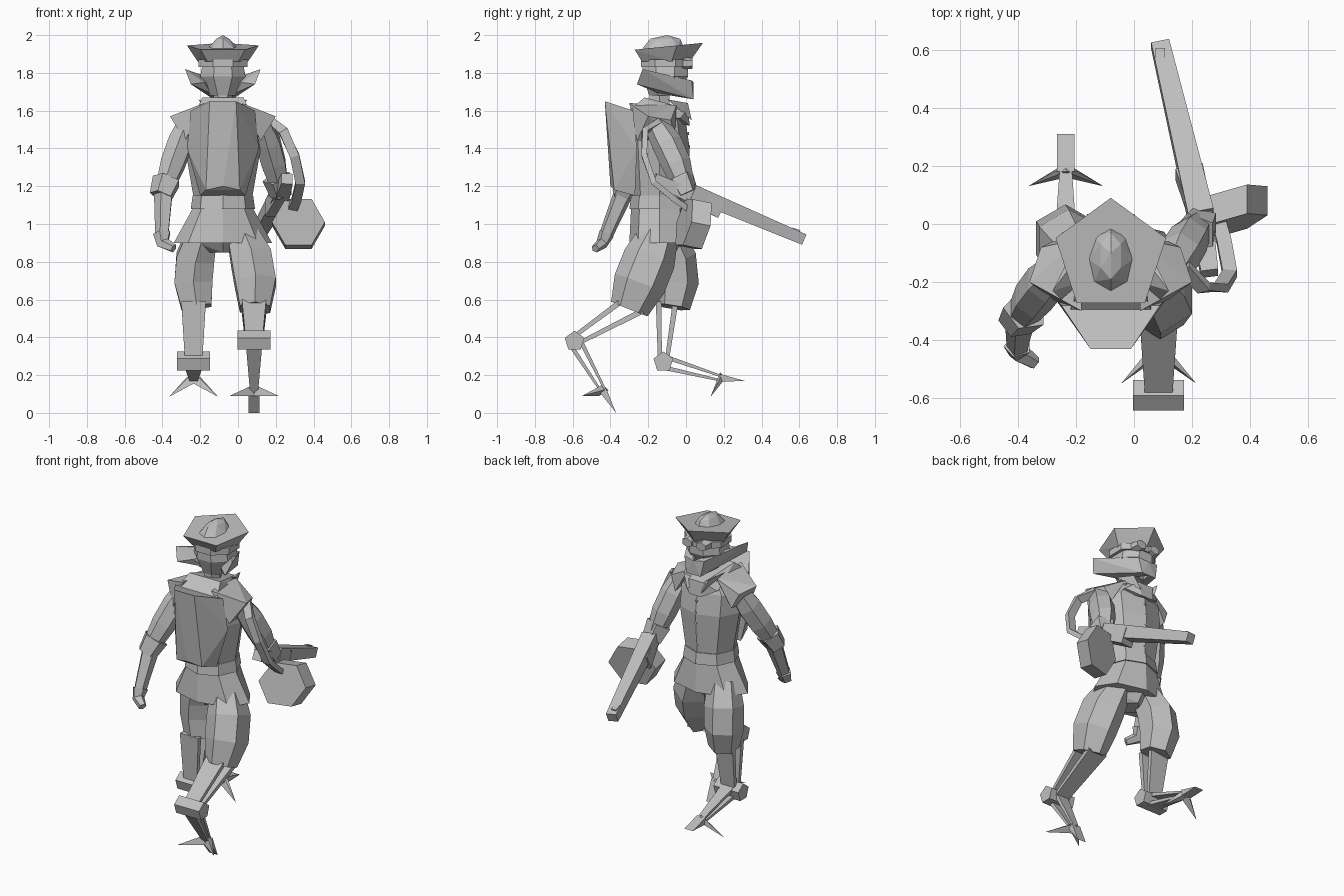
import bpy
import bmesh
from math import cos, sin, pi
from mathutils import Vector

default_cube = bpy.data.objects.get("Cube")
if default_cube:
    bpy.data.objects.remove(default_cube, do_unlink=True)

MIDDLE = Vector((-.08, 0, 0))  # centre line of the body
SIDES = {"left": 1, "right": -1}

grey = bpy.data.materials.new("plain grey")
grey.use_nodes = True
grey.diffuse_color = (.52, .52, .52, 1)
grey.node_tree.nodes["Principled BSDF"].inputs["Base Color"].default_value = grey.diffuse_color


def at(x=0, y=0, z=0):
    return Vector((x, y, z))


def mirrored(points, side):
    """Points measured from the centre line, placed on one side of it."""
    return [MIDDLE + at(side * p.x, p.y, p.z) for p in points]


def both(points):
    return mirrored(points, SIDES["left"]) + mirrored(points, SIDES["right"])


def polygon(centre, right, up, sides, phase=0):
    angles = [2 * pi * (i + phase) / sides for i in range(sides)]
    return [centre + right * cos(a) + up * sin(a) for a in angles]


def level(sides, y, z, wide, deep, phase=0):
    """Horizontal polygon on the centre line."""
    return polygon(MIDDLE + at(y=y, z=z), at(x=wide), at(y=deep), sides, phase)


def finish(name, bm):
    bmesh.ops.recalc_face_normals(bm, faces=bm.faces)
    mesh = bpy.data.meshes.new(name)
    bm.to_mesh(mesh)
    bm.free()
    mesh.materials.append(grey)
    obj = bpy.data.objects.new(name, mesh)
    bpy.context.collection.objects.link(obj)


def hull(name, points):
    """Faceted solid wrapped around a few corner points."""
    bm = bmesh.new()
    for p in points:
        bm.verts.new(p)
    bmesh.ops.remove_doubles(bm, verts=bm.verts, dist=.001)
    bmesh.ops.convex_hull(bm, input=bm.verts)
    loose = [v for v in bm.verts if not v.link_faces]
    bmesh.ops.delete(bm, geom=loose, context='VERTS')
    bmesh.ops.dissolve_limit(bm, angle_limit=.02, verts=bm.verts, edges=bm.edges)
    finish(name, bm)


def bridge(name, rings):
    """Skin joining matching rings, closed at both ends."""
    bm = bmesh.new()
    loops = [[bm.verts.new(p) for p in ring] for ring in rings]
    for low, high in zip(loops, loops[1:]):
        for i in range(len(low)):
            bm.faces.new((low[i - 1], low[i], high[i], high[i - 1]))
    bm.faces.new(loops[0])
    bm.faces.new(loops[-1])
    finish(name, bm)


def tube(name, path, wide, deep, taper=1, bulge=0, sides=6):
    """Flat-sided tube along a path; taper is the size at its end."""
    rings = []
    last = len(path) - 1
    for k, centre in enumerate(path):
        along = (path[min(k + 1, last)] - path[max(k - 1, 0)]).normalized()
        right = (at(x=1) - along * along.x).normalized()
        up = along.cross(right)
        t = k / last
        size = (1 + (taper - 1) * t + bulge * sin(pi * t)) / cos(pi / sides)
        rings.append(polygon(centre, right * wide * size, up * deep * size, sides, .5))
    bridge(name, rings)


def bent(start, end, bend, steps=3):
    """Path between two joints that bows out by the bend."""
    return [start.lerp(end, k / steps) + bend * sin(pi * k / steps) for k in range(steps + 1)]


# Hat: five-sided dished brim with a ridged crown
rim = level(5, y=-.11, z=1.95, wide=.2, deep=.2, phase=1.25)
for corner in rim:
    corner.z += corner.y * .1
dish = level(5, y=-.12, z=1.86, wide=.14, deep=.14, phase=1.25)
hull("hat_brim", rim + dish)
hull("hat_crown", level(8, y=-.12, z=1.93, wide=.08, deep=.11)
     + level(6, y=-.11, z=1.98, wide=.04, deep=.08, phase=.5) + both([at(y=-.1, z=2)]))

# Head, goggles and jaw guard
bridge("head", [level(8, y=-.12, z=1.68, wide=.07, deep=.08, phase=.5),
                level(8, y=-.11, z=1.78, wide=.13, deep=.13, phase=.5),
                level(8, y=-.11, z=1.88, wide=.11, deep=.13, phase=.5)])
bridge("goggle_strap", [level(8, y=-.11, z=z, wide=.14, deep=.14, phase=.5) for z in (1.83, 1.87)])
for label, side in SIDES.items():
    lens = mirrored([at(x=.05, y=-.02, z=1.85), at(x=.05, y=.035, z=1.85)], side)
    tube(label + "_goggle", lens, wide=.04, deep=.03, taper=.8)
    hull(label + "_jaw_guard", mirrored([
        at(x=.2, y=-.23, z=1.82), at(x=.17, y=-.26, z=1.74),
        at(x=.07, y=.03, z=1.76), at(x=.05, y=.04, z=1.66),
        at(x=.06, y=-.14, z=1.69), at(x=.1, y=-.2, z=1.75),
        at(y=.04, z=1.75), at(y=.04, z=1.66)], side))
bridge("neck", [level(6, y=-.14, z=z, wide=.05, deep=.06) for z in (1.58, 1.72)])

# Coat: chest, belt, skirt and buttons
bridge("coat_chest", [level(8, y=-.14, z=1.11, wide=.15, deep=.14),
                      level(8, y=-.14, z=1.4, wide=.2, deep=.16),
                      level(8, y=-.15, z=1.53, wide=.2, deep=.15),
                      level(8, y=-.15, z=1.62, wide=.12, deep=.12)])
bridge("belt", [level(8, y=-.14, z=1.08, wide=.17, deep=.16),
                level(8, y=-.14, z=1.15, wide=.16, deep=.15)])
bridge("coat_skirt", [level(8, y=-.14, z=.9, wide=.26, deep=.16),
                      level(8, y=-.14, z=1.1, wide=.15, deep=.15)])
for k in range(5):
    z = 1.2 + k * .07
    front = MIDDLE + at(y=.02 - abs(1.4 - z) * .08, z=z)
    tube("coat_button", [front - at(y=.03), front + at(y=.002)], wide=.007, deep=.007)

# Collar, stiff cape behind the shoulders, lapels and shoulder flares
hull("collar", both([at(x=.11, y=-.22, z=1.67), at(x=.14, y=-.3, z=1.6), at(x=.05, y=.01, z=1.61),
                     at(x=.12, y=-.03, z=1.56), at(x=.04, y=.02, z=1.52)]))
hull("cape", both([at(x=.07, y=-.43, z=1.65), at(x=.17, y=-.28, z=1.6), at(x=.19, y=-.26, z=1.4),
                   at(y=-.4, z=1.2), at(x=.09, y=-.38, z=1.18), at(x=.12, y=-.27, z=1.15)]))
for label, side in SIDES.items():
    hull(label + "_lapel", mirrored([
        at(x=.03, y=-.02, z=1.6), at(x=.13, y=-.1, z=1.66),
        at(x=.09, y=.01, z=1.64), at(x=.05, y=.03, z=1.55)], side))
    hull(label + "_shoulder_flare", mirrored([
        at(x=.28, y=-.2, z=1.57), at(x=.24, y=-.08, z=1.55),
        at(x=.1, y=-.3, z=1.64), at(x=.1, y=-.05, z=1.63),
        at(x=.2, y=-.26, z=1.44), at(x=.2, y=-.06, z=1.46)], side))

# Arms: sleeve and flared cuff on both, then a forearm and hand on the right
shoulders = {"left": at(x=.13, y=-.16, z=1.53), "right": at(x=-.26, y=-.15, z=1.54)}
elbows = {"left": at(x=.22, y=-.01, z=1.2), "right": at(x=-.39, y=-.32, z=1.19)}
for label in SIDES:
    elbow = elbows[label]
    sleeve = bent(shoulders[label], elbow, at(y=.01, z=.01))
    along = (elbow - shoulders[label]).normalized()
    tube(label + "_sleeve", sleeve, wide=.05, deep=.055, taper=.9, bulge=.35)
    tube(label + "_cuff", [elbow - along * .05, elbow + along * .05],
         wide=.065, deep=.06, taper=.8, sides=5)
wrist = at(x=-.4, y=-.42, z=.95)
fingertip = at(x=-.34, y=-.48, z=.87)
tube("right_forearm", [elbows["right"], wrist], wide=.045, deep=.045, taper=.7, sides=5)
knuckles = wrist.lerp(fingertip, .4) - at(x=.02, z=.02)
tube("right_hand", [wrist, knuckles, fingertip], wide=.04, deep=.035, taper=.5, sides=5)

# Gun carried by the left arm, with a drum magazine and an ammo belt
muzzle = at(x=.09, y=.62, z=.92)
breech = at(x=.23, y=.03, z=1.17)
butt = at(x=.26, y=-.17, z=1.24)
tube("gun_barrel", [breech, muzzle], wide=.045, deep=.042, taper=.7, sides=4)
tube("gun_receiver", [butt, breech - at(z=.02), at(x=.19, y=.18, z=1.08)],
     wide=.03, deep=.03, taper=1.6, sides=4)
sight = muzzle + at(y=-.06, z=.05)
tube("gun_sight", [sight, sight.lerp(muzzle + at(z=.03), .7)], wide=.016, deep=.012, sides=4)
drum = at(x=.32, y=-.01, z=1.01)
bridge("drum_magazine", [polygon(drum + at(y=y, z=y * -.2), at(x=.14, y=.04), at(y=.03, z=.14), 6)
                         for y in (0, .1)])
tube("ammo_belt", [at(x=.17, y=-.15, z=1.54), at(x=.24, y=-.22, z=1.49),
                   at(x=.3, y=-.22, z=1.36), at(x=.33, y=-.17, z=1.22),
                   at(x=.31, y=-.06, z=1.13), at(x=.28, y=.04, z=1.06)],
     wide=.025, deep=.015, sides=4)

# Puffed breeches
tube("left_breeches", bent(at(x=.02, y=-.14, z=.95), at(x=.09, y=-.3, z=.55), at(x=.03)),
     wide=.08, deep=.09, bulge=.4)
tube("right_breeches", bent(at(x=-.19, y=-.11, z=.95), at(x=-.22, y=-.07, z=.56), at(x=-.03, y=.04)),
     wide=.08, deep=.08, bulge=.3)
hull("breeches_seat", level(4, y=-.14, z=.92, wide=.2, deep=.14)
     + level(4, y=-.14, z=.85, wide=.08, deep=.08))


def bird_leg(label, knee, ankle, foot, toe, knee_gap, foot_gap, claw_reach):
    """Twin-bar shin and foot, five-sided ankle block, toe and two claws."""
    toe_corners = [toe]
    for s in (1, -1):
        tube(label + "_shin_bar", [knee + knee_gap * s, ankle + knee_gap * s * .4],
             wide=.065, deep=.015, taper=.7, sides=4)
        tube(label + "_foot_bar", [ankle + foot_gap * s, foot + foot_gap * s * .4],
             wide=.043, deep=.012, taper=.5, sides=4)
        root = [foot + at(y=-.02, z=-.03), foot + at(y=.03), foot + at(z=.03), foot + at(x=s * .04)]
        hull(label + "_claw", root + [foot + claw_reach + at(x=s * .13)])
        width = at(x=s * .03)
        toe_corners += [foot + width + foot_gap * .7, foot + width - foot_gap * .7, toe + width]
    bridge(label + "_ankle", [polygon(ankle + at(x=s * .088), at(y=.055), at(z=.055), 5, .25)
                              for s in (1, -1)])
    hull(label + "_toe", toe_corners)


# Left leg pushes off behind, right leg steps forward
bird_leg("left", knee=at(x=.085, y=-.28, z=.57), ankle=at(x=.085, y=-.59, z=.38),
         foot=at(x=.085, y=-.44, z=.12), toe=at(x=.085, y=-.37),
         knee_gap=at(y=.05, z=-.03), foot_gap=at(y=.025, z=.015), claw_reach=at(y=-.11, z=-.03))
bird_leg("right", knee=at(x=-.235, y=-.1, z=.59), ankle=at(x=-.235, y=-.12, z=.27),
         foot=at(x=-.235, y=.18, z=.185), toe=at(x=-.235, y=.31, z=.17),
         knee_gap=at(y=.045), foot_gap=at(z=.03), claw_reach=at(y=-.05, z=-.1))
